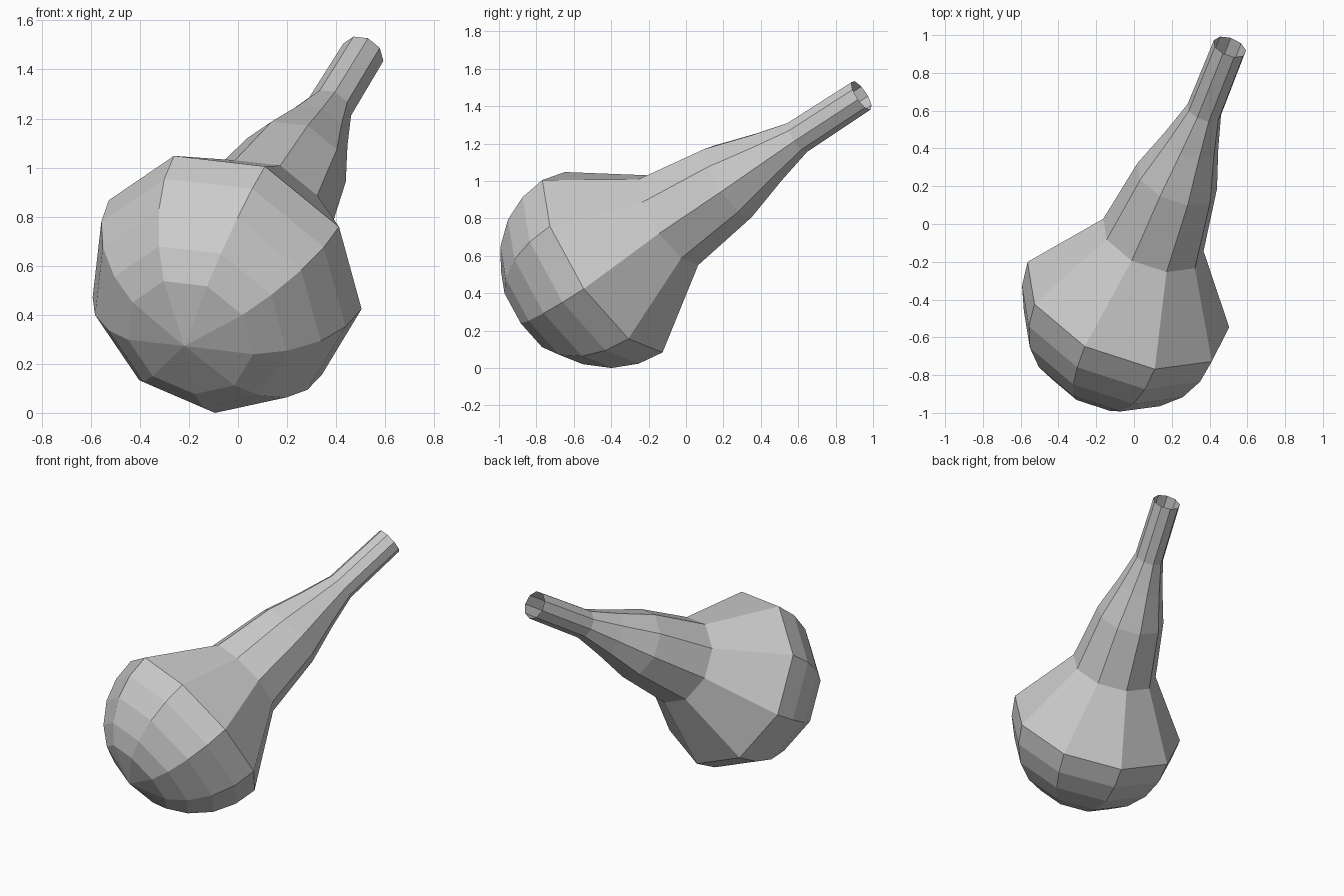
import bpy, bmesh
from math import sin, cos, radians
from mathutils import Vector

if "Cube" in bpy.data.objects:
    bpy.data.objects.remove(bpy.data.objects["Cube"])

SIDES = 9
R = 0.573
centre = Vector((-0.034, -0.425, 0.58))
axis = Vector((0.317, 0.795, 0.518)).normalized()
u = Vector((-0.394, -0.393, 0.838))
u = (u - axis * u.dot(axis)).normalized()
v = axis.cross(u)

# profile as (distance along axis, radius): round bulb, then tapering neck
profile = [(-R * cos(radians(a)), R * sin(radians(a))) for a in (28.5, 43, 59.5, 75, 90)]
profile += [(0.43, 0.285), (0.83, 0.226), (1.078, 0.15), (1.288, 0.095), (1.716, 0.091)]

bm = bmesh.new()
rings = []
for s, r in profile:
    ring = []
    for k in range(SIDES):
        a = radians(360 / SIDES * k)
        ring.append(bm.verts.new(centre + axis * s + (u * cos(a) + v * sin(a)) * r))
    rings.append(ring)

# closed pole of the bulb
pole = bm.verts.new(centre - axis * R)
for k in range(SIDES):
    bm.faces.new((pole, rings[0][(k + 1) % SIDES], rings[0][k]))

# side walls, mouth left open
for lo, hi in zip(rings, rings[1:]):
    for k in range(SIDES):
        j = (k + 1) % SIDES
        bm.faces.new((lo[k], lo[j], hi[j], hi[k]))

# settle on the ground and centre
pts = [p.co for p in bm.verts]
mid = [(min(p[i] for p in pts) + max(p[i] for p in pts)) / 2 for i in range(2)]
low = min(p.z for p in pts)
bmesh.ops.translate(bm, verts=bm.verts, vec=(-mid[0], -mid[1], -low))

mesh = bpy.data.meshes.new("long_neck_flask")
bm.to_mesh(mesh)
bm.free()
bpy.context.collection.objects.link(bpy.data.objects.new("long_neck_flask", mesh))
